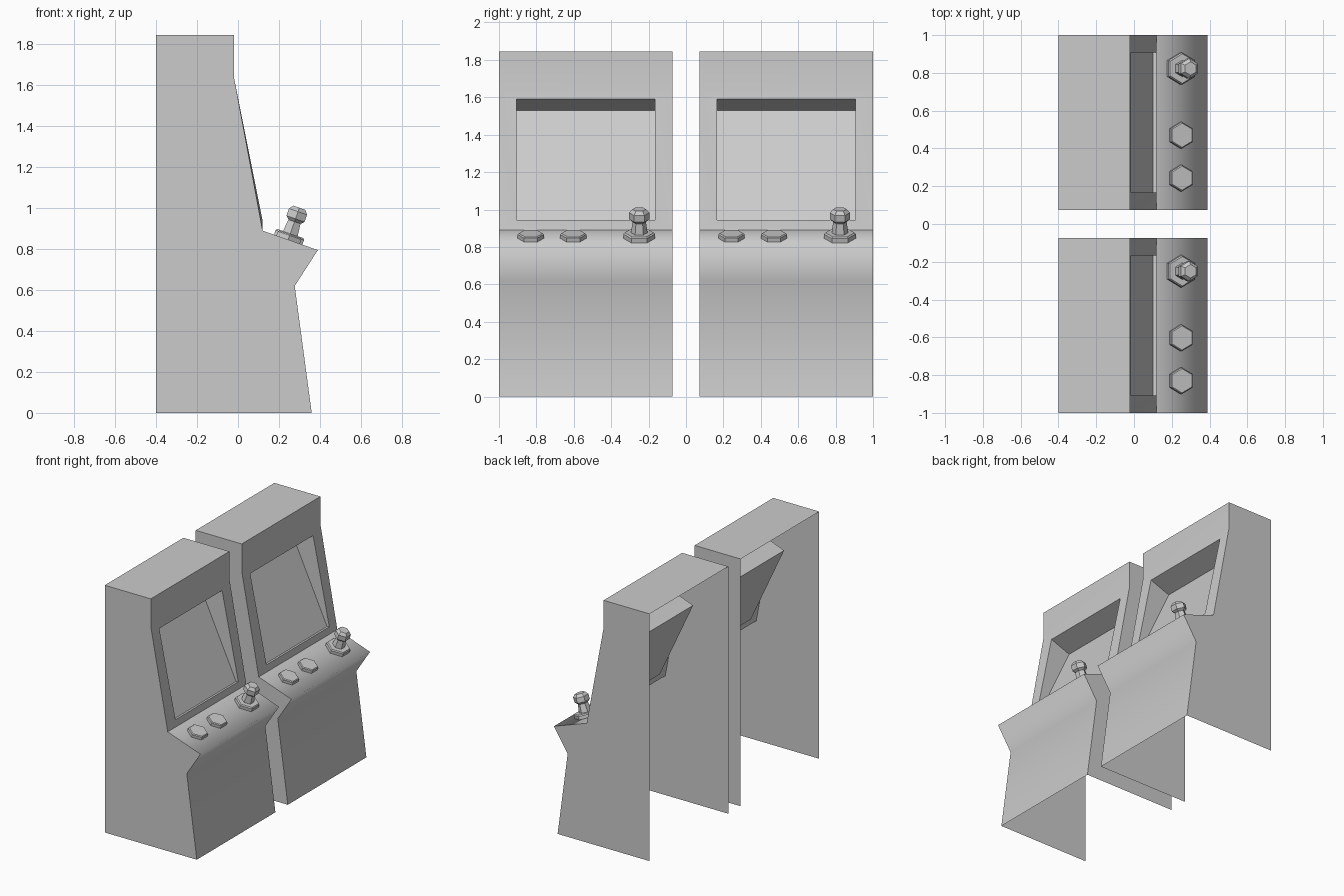
import bpy, bmesh, math
from mathutils import Matrix

if "Cube" in bpy.data.objects:
    bpy.data.objects.remove(bpy.data.objects["Cube"])

WIDTH = 0.927
# side profile (x, z): up the front, then along the top to the back
PROFILE = [(0.36, 0), (0.277, 0.62), (0.39, 0.795), (0.12, 0.89),
           (-0.02, 1.64), (-0.02, 1.845), (-0.40, 1.845), (-0.40, 0)]
OPENING = [(0.119, 0.945), (-0.015, 1.59)]   # screen opening bottom, top
SCREEN = [(0.10, 0.942), (-0.175, 1.53)]     # recessed screen bottom, top
INSET = 0.093
TILT = math.atan2(0.095, 0.27)               # slope of the control panel


def finish(bm, name):
    me = bpy.data.meshes.new(name)
    bm.to_mesh(me)
    bm.free()
    ob = bpy.data.objects.new(name, me)
    bpy.context.collection.objects.link(ob)
    return ob


def cabinet(name, y0):
    """Open-backed, open-bottomed shell with a recessed screen."""
    bm = bmesh.new()

    def row(points, inset=0):
        return [[bm.verts.new((x, y, z)) for x, z in points]
                for y in (y0 + inset, y0 + WIDTH - inset)]

    def strip(pair, i):
        a, b = pair
        return bm.faces.new((a[i], b[i], b[i + 1], a[i + 1]))

    outer, opening, screen = row(PROFILE), row(OPENING, INSET), row(SCREEN, INSET)

    # side panels
    bm.faces.new(outer[0])
    bm.faces.new(outer[1][::-1])
    # lower front, lip and control panel; hood front; top
    front = {strip(outer, i) for i in (0, 1, 2)}
    bezel = {strip(outer, 4)}
    strip(outer, 5)

    # screen frame, recess walls and screen
    def loop(pair, lo):
        a, b = pair
        return [a[lo], b[lo], b[lo + 1], a[lo + 1]]

    rings = [loop(outer, 3), loop(opening, 0), loop(screen, 0)]
    for r, s in zip(rings, rings[1:]):
        for i in range(4):
            j = (i + 1) % 4
            f = bm.faces.new((r[i], r[j], s[j], s[i]))
            if r is rings[0]:
                bezel.add(f)
    bm.faces.new(rings[2])

    # soft shading only inside the front group and the bezel group
    for f in front | bezel:
        f.smooth = True
    for e in bm.edges:
        fs = set(e.link_faces)
        e.smooth = fs <= front or fs <= bezel
    return finish(bm, name)


def hex_turned(name, y, rings):
    """Six-sided turned part standing on the control panel; rings = (radius, height)."""
    bm = bmesh.new()
    loops = [[bm.verts.new((r * math.cos(a), r * math.sin(a), h))
              for a in (math.radians(90 + 60 * k) for k in range(6))]
             for r, h in rings]
    for p, q in zip(loops, loops[1:]):
        for i in range(6):
            j = (i + 1) % 6
            bm.faces.new((p[i], p[j], q[j], q[i]))
    bm.faces.new(loops[-1])
    bm.transform(Matrix.Translation((0.245, y, 0.846)) @ Matrix.Rotation(TILT, 4, 'Y'))
    return finish(bm, name)


for label, y0 in (("near", -1.0), ("far", 1.0 - WIDTH)):
    cabinet(f"{label}_cabinet", y0)
    # buttons
    for n, dy in enumerate((0.17, 0.397)):
        hex_turned(f"{label}_button_{n + 1}", y0 + dy, [(0.07, 0), (0.07, 0.022), (0.064, 0.028)])
    # joystick
    ys = y0 + 0.75
    hex_turned(f"{label}_joystick_base", ys, [(0.085, 0), (0.085, 0.024), (0.078, 0.032)])
    hex_turned(f"{label}_joystick_shaft", ys, [(0.044, 0.032), (0.035, 0.1)])
    hex_turned(f"{label}_joystick_knob", ys,
               [(0.035, 0.092), (0.054, 0.108), (0.054, 0.145), (0.036, 0.165)])
